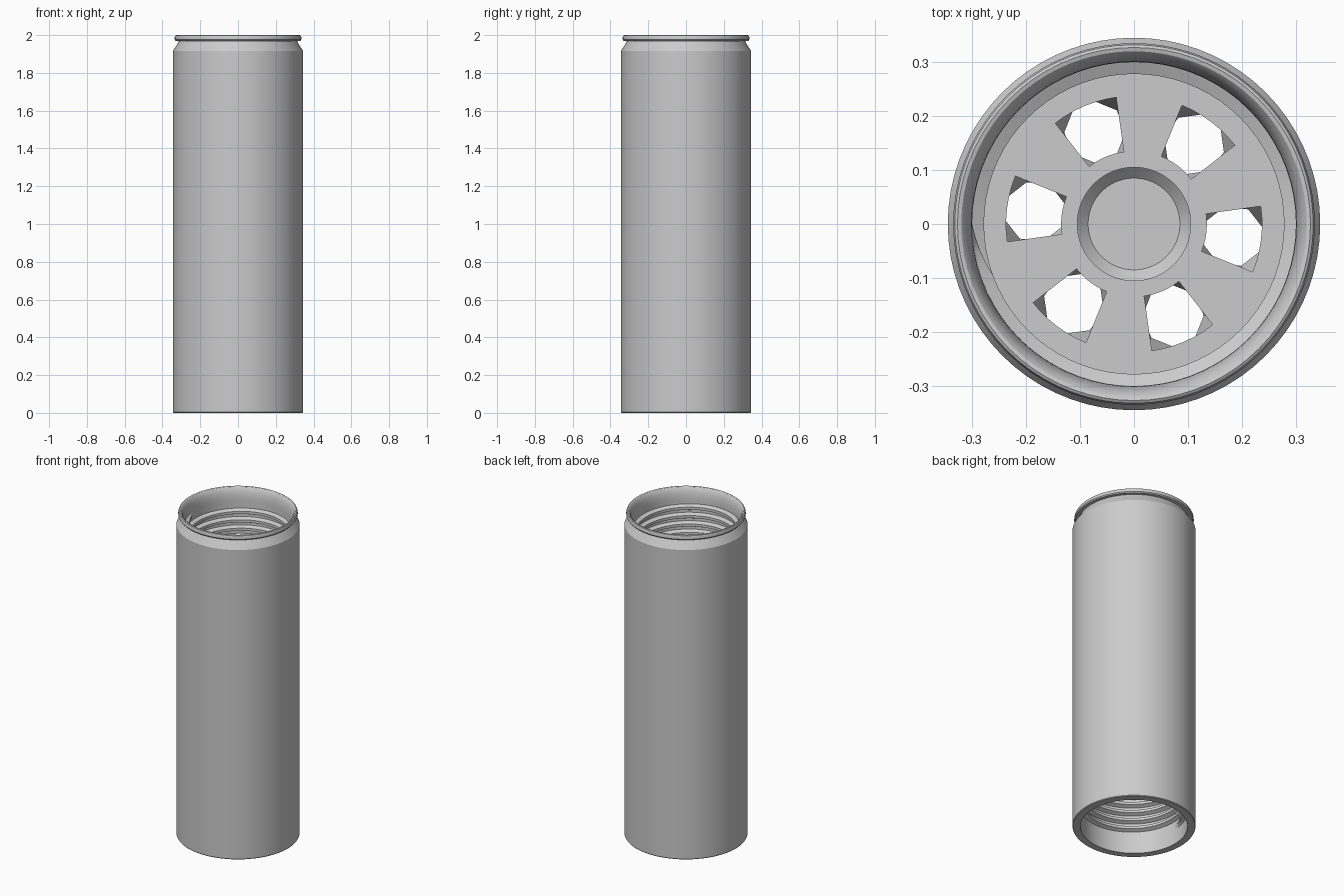
import bpy, bmesh
from math import sin, cos, pi, radians

cube = bpy.data.objects.get("Cube")
if cube:
    bpy.data.objects.remove(cube, do_unlink=True)

SEG = 72
BORE, CREST = 0.30, 0.278
PITCH = 0.052
DISC_Z = 1.52

grey = bpy.data.materials.new("plain grey")
grey.use_nodes = True
colour = (0.6, 0.6, 0.6, 1)
grey.diffuse_color = colour
grey.node_tree.nodes["Principled BSDF"].inputs["Base Color"].default_value = colour


def finish(name, bm, smooth=True):
    bmesh.ops.recalc_face_normals(bm, faces=bm.faces)
    mesh = bpy.data.meshes.new(name)
    bm.to_mesh(mesh)
    bm.free()
    mesh.materials.append(grey)
    obj = bpy.data.objects.new(name, mesh)
    bpy.context.collection.objects.link(obj)
    if smooth:
        bpy.ops.object.select_all(action="DESELECT")
        obj.select_set(True)
        bpy.context.view_layer.objects.active = obj
        bpy.ops.object.shade_smooth_by_angle(angle=radians(30))
    return obj


def bridge(bm, rows, close_rows=False, close_cols=False):
    """Skin a list of vertex rows with quads."""
    n, m = len(rows), len(rows[0])
    for i in range(n if close_rows else n - 1):
        for j in range(m if close_cols else m - 1):
            a, b = rows[i], rows[(i + 1) % n]
            k = (j + 1) % m
            bm.faces.new((a[j], a[k], b[k], b[j]))


def lathe(name, profile, closed=False, sides=SEG, centre=(0, 0), turn=0.0, smooth=True):
    """Spin (radius, z) points about a vertical axis."""
    bm = bmesh.new()
    rows = [[bm.verts.new((centre[0] + r * cos(turn + 2 * pi * i / sides),
                           centre[1] + r * sin(turn + 2 * pi * i / sides), z))
             for i in range(sides)] for r, z in profile]
    bridge(bm, rows, close_rows=closed, close_cols=True)
    if not closed:
        for row in (rows[0], rows[-1]):
            bm.faces.new(row)
    return finish(name, bm, smooth)


def thread(name, start, direction, turns=7):
    """Helical ridge on the bore with ends faded into the wall."""
    bm = bmesh.new()
    rows = []
    steps = turns * SEG
    for i in range(steps + 1):
        a = 2 * pi * i / SEG + pi
        fade = min(1, i / 4, (steps - i) / 4)
        crest = BORE - (BORE - CREST) * fade
        z = start + direction * PITCH * i / SEG
        rows.append([bm.verts.new((r * cos(a), r * sin(a) * direction * -1, z + dz))
                     for r, dz in ((BORE + 0.003, -0.02), (crest, -0.008),
                                   (crest, 0.008), (BORE + 0.003, 0.02))])
    bridge(bm, rows, close_cols=True)
    finish(name, bm)


def spoked_disc(name, z, thick):
    """Wheel with six radial windows and an open hub."""
    bm = bmesh.new()
    radii = (0.105, 0.135, 0.237, BORE + 0.01)
    rows = [[bm.verts.new((r * cos(a), r * sin(a), z)) for a in
             (2 * pi * i / SEG + radians(-22) for i in range(SEG))] for r in radii]
    per = SEG // 6
    for k in range(3):
        for i in range(SEG):
            if k == 1 and i % per < per // 2:
                continue
            j = (i + 1) % SEG
            bm.faces.new((rows[k][i], rows[k][j], rows[k + 1][j], rows[k + 1][i]))
    ext = bmesh.ops.extrude_face_region(bm, geom=bm.faces[:], use_keep_orig=True)
    for v in ext["geom"]:
        if isinstance(v, bmesh.types.BMVert):
            v.co.z += thick
    finish(name, bm)


# Outer tube with shoulder, neck and rolled rim
lathe("outer_tube", [
    (BORE, 0), (0.342, 0), (0.345, 0.004), (0.345, 1.915), (0.314, 1.964),
    (0.314, 1.968), (0.330, 1.970), (0.335, 1.976), (0.335, 1.990),
    (0.332, 1.997), (0.327, 2.0), (0.320, 1.998), (0.313, 1.990),
    (0.306, 1.970), (0.301, 1.945), (BORE, 1.92)], closed=True)

# Internal threads at both ends
thread("top_thread", 1.90, -1)
thread("bottom_thread", 0.11, 1)

# Spoked discs closing each end of the core
spoked_disc("upper_disc", DISC_Z - 0.03, 0.03)
spoked_disc("lower_disc", 2 - DISC_Z, 0.03)

# Hub with a shallow cup at each end
top, low = DISC_Z + 0.002, 2 - DISC_Z - 0.002
lathe("hub", [(0.085, low + 0.05), (0.105, low + 0.03), (0.105, low), (0.135, low),
              (0.135, top), (0.105, top), (0.105, top - 0.03), (0.085, top - 0.05)])

# Eight-sided passages running between the windows
for n in range(6):
    a = radians(-7 + 60 * n)
    lathe(f"passage_{n + 1}", [
        (0.080, low + 0.03), (0.057, low + 0.10), (0.057, top - 0.10), (0.080, top - 0.03),
        (0.083, top - 0.03), (0.060, top - 0.10), (0.060, low + 0.10), (0.083, low + 0.03)],
        closed=True, sides=8, centre=(0.185 * cos(a), 0.185 * sin(a)),
        turn=a + pi / 8, smooth=False)
